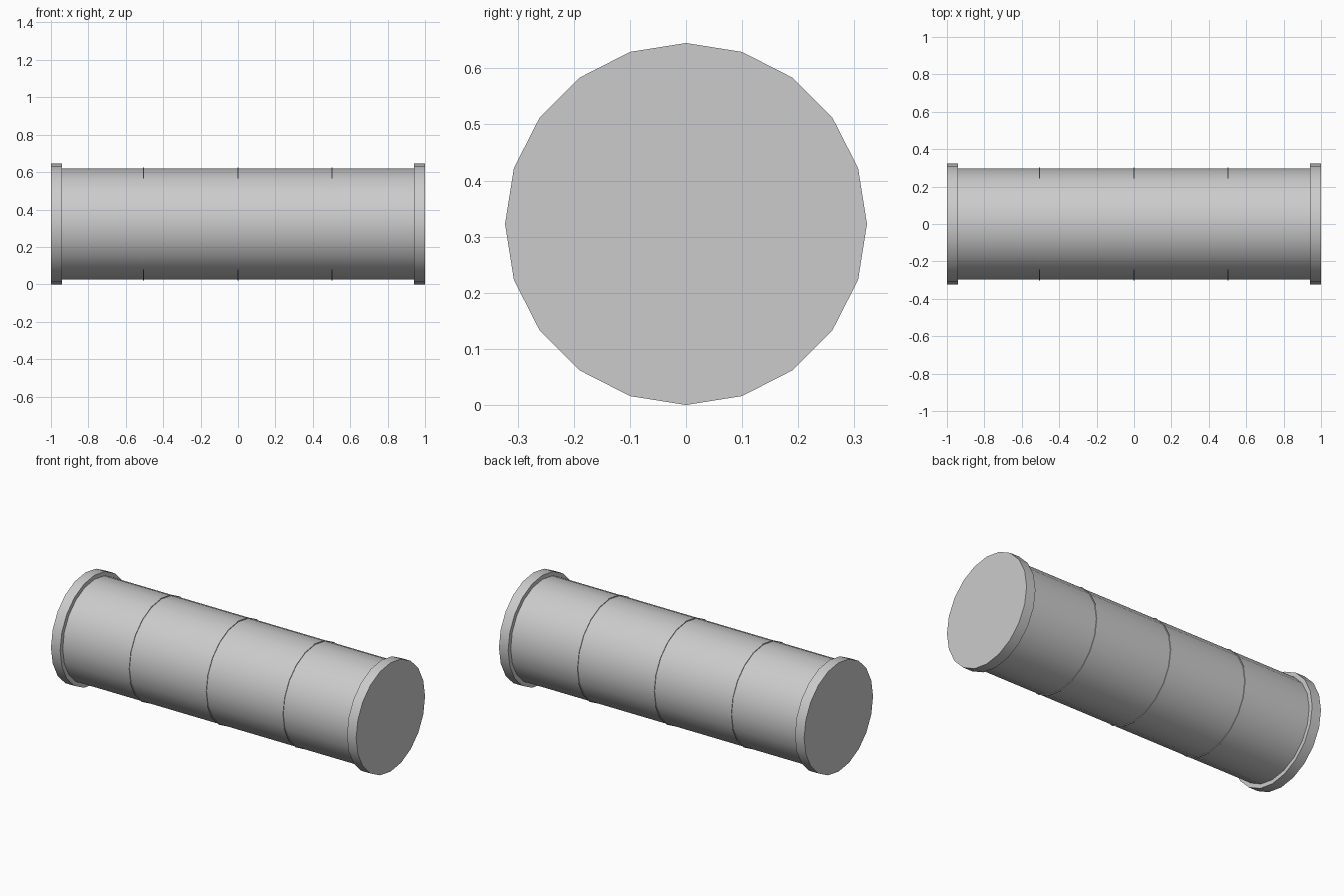
import bpy, bmesh
from math import cos, sin, pi

if "Cube" in bpy.data.objects:
    bpy.data.objects.remove(bpy.data.objects["Cube"])

SIDES = 20
R_RIM, R_BODY, R_SEAM = 0.3225, 0.298, 0.302
RIM_W, SEAM_W = 0.06, 0.003


def lathe_x(name, profile):
    """Revolve (x, radius) points around the drum axis and cap both ends."""
    bm = bmesh.new()
    rings = []
    for x, r in profile:
        rings.append([bm.verts.new((x, r * sin(2 * pi * i / SIDES),
                                    R_RIM + r * cos(2 * pi * i / SIDES)))
                      for i in range(SIDES)])
    for a, b in zip(rings, rings[1:]):
        for i in range(SIDES):
            j = (i + 1) % SIDES
            bm.faces.new((a[i], a[j], b[j], b[i]))
    bm.faces.new(rings[0])
    bm.faces.new(rings[-1])
    bmesh.ops.recalc_face_normals(bm, faces=bm.faces)
    mesh = bpy.data.meshes.new(name)
    bm.to_mesh(mesh)
    bm.free()
    ob = bpy.data.objects.new(name, mesh)
    bpy.context.collection.objects.link(ob)
    bpy.ops.object.select_all(action='DESELECT')
    ob.select_set(True)
    bpy.context.view_layer.objects.active = ob
    bpy.ops.object.shade_smooth_by_angle(angle=pi / 6)
    return ob


# One continuous shell: end rim, body with three thin seam ridges, end rim
inner = 1 - RIM_W
profile = [(-1, R_RIM), (-inner, R_RIM), (-inner, R_BODY)]
for x in (-0.505, 0, 0.503):
    profile += [(x - SEAM_W, R_BODY), (x - SEAM_W, R_SEAM),
                (x + SEAM_W, R_SEAM), (x + SEAM_W, R_BODY)]
profile += [(inner, R_BODY), (inner, R_RIM), (1, R_RIM)]
lathe_x("drum", profile)
